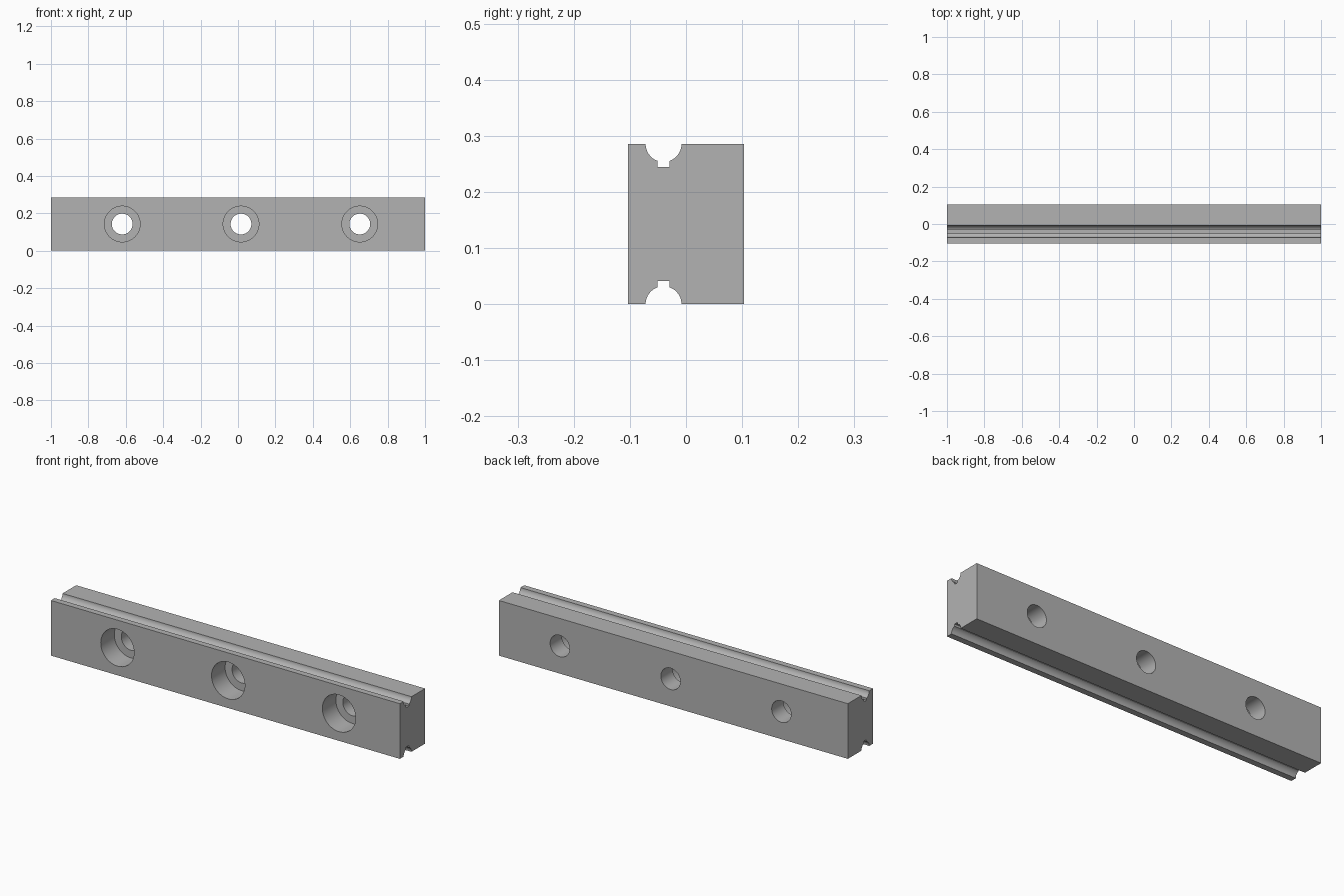
import bpy
import bmesh
from math import sin, cos, pi, acos
from mathutils import Matrix

cube = bpy.data.objects.get("Cube")
if cube:
    bpy.data.objects.remove(cube, do_unlink=True)

# Overall sizes
LENGTH, DEPTH, HEIGHT = 2.0, 0.2064, 0.2857
GROOVE_Y, GROOVE_R = -0.04, 0.032
NOTCH_HALF, NOTCH_DEPTH = 0.011, 0.041
HOLE_X = (-0.619, 0.016, 0.651)
HOLE_R, BORE_R, BORE_DEPTH = 0.0556, 0.0955, 0.111

steel = bpy.data.materials.new("grey steel")
steel.use_nodes = True
colour = (0.45, 0.45, 0.45, 1)
steel.diffuse_color = colour
steel.node_tree.nodes["Principled BSDF"].inputs["Base Color"].default_value = colour


def add_object(name, bm):
    bmesh.ops.recalc_face_normals(bm, faces=bm.faces)
    mesh = bpy.data.meshes.new(name)
    bm.to_mesh(mesh)
    bm.free()
    mesh.materials.append(steel)
    obj = bpy.data.objects.new(name, mesh)
    bpy.context.collection.objects.link(obj)
    return obj


def groove_points(steps=12):
    """Round race with a square relief notch, front to back, as (y, depth)."""
    stop = acos(NOTCH_HALF / GROOVE_R)
    arc = [(GROOVE_R * cos(stop * i / steps), GROOVE_R * sin(stop * i / steps))
           for i in range(steps + 1)]
    half = arc + [(NOTCH_HALF, NOTCH_DEPTH)]
    front = [(GROOVE_Y - y, d) for y, d in half]
    back = [(GROOVE_Y + y, d) for y, d in reversed(half)]
    return front + back


def cylinder(name, x, radius, y0, y1):
    """Cylinder along y, used as a cutter."""
    bm = bmesh.new()
    place = (Matrix.Translation((x, (y0 + y1) / 2, HEIGHT / 2))
             @ Matrix.Rotation(pi / 2, 4, "X"))
    bmesh.ops.create_cone(bm, cap_ends=True, segments=64, radius1=radius,
                          radius2=radius, depth=y1 - y0, matrix=place)
    obj = add_object(name, bm)
    obj.hide_render = True
    return obj


# Rail: grooved cross-section extruded along x
front, back = -DEPTH / 2, DEPTH / 2
groove = groove_points()
section = [(front, 0)] + groove + [(back, 0), (back, HEIGHT)]
section += [(y, HEIGHT - d) for y, d in reversed(groove)] + [(front, HEIGHT)]
bm = bmesh.new()
end = bm.faces.new([bm.verts.new((-LENGTH / 2, y, z)) for y, z in section])
moved = bmesh.ops.extrude_face_region(bm, geom=[end], use_keep_orig=True)["geom"]
bmesh.ops.translate(bm, vec=(LENGTH, 0, 0),
                    verts=[v for v in moved if isinstance(v, bmesh.types.BMVert)])
rail = add_object("rail", bm)

# Counterbored screw holes
bpy.context.view_layer.objects.active = rail
for x in HOLE_X:
    for cutter in (cylinder("bore_cutter", x, BORE_R, front - 0.05, front + BORE_DEPTH),
                   cylinder("hole_cutter", x, HOLE_R, front - 0.06, back + 0.05)):
        cut = rail.modifiers.new("screw hole", "BOOLEAN")
        cut.operation = "DIFFERENCE"
        cut.solver = "EXACT"
        cut.object = cutter
        bpy.ops.object.modifier_apply(modifier=cut.name)
        bpy.data.objects.remove(cutter, do_unlink=True)

# Smooth curved walls, sharp edges
bpy.ops.object.select_all(action="DESELECT")
rail.select_set(True)
bpy.ops.object.shade_smooth_by_angle(angle=pi / 6)
